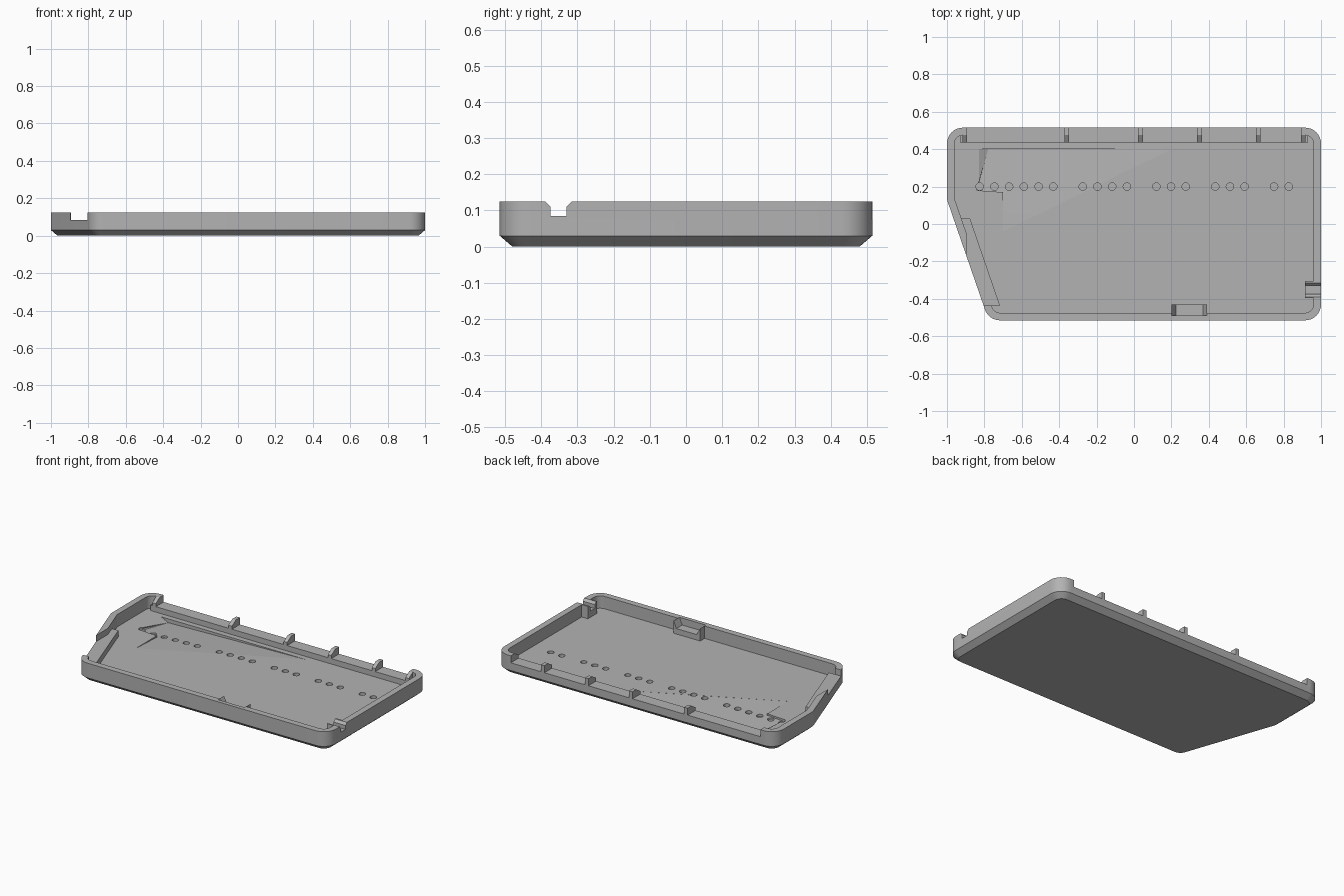
import bpy, bmesh, math
from mathutils import Vector

if "Cube" in bpy.data.objects:
    bpy.data.objects.remove(bpy.data.objects["Cube"])

HEIGHT, FLOOR, LEDGE = 0.125, 0.045, 0.085

grey = bpy.data.materials.new("matte grey")
grey.use_nodes = True
grey.diffuse_color = (0.45, 0.45, 0.45, 1)
grey.node_tree.nodes["Principled BSDF"].inputs["Base Color"].default_value = grey.diffuse_color


def outline(inset, radius, steps=8):
    """Rounded tray outline, moved inward by inset."""
    corners = [Vector(c) for c in ((-0.777, -0.515), (1, -0.515), (1, 0.515), (-1, 0.515), (-1, 0.13))]
    n, pts = len(corners), []
    for i, c in enumerate(corners):
        a = (c - corners[i - 1]).normalized()
        b = (corners[(i + 1) % n] - c).normalized()
        turn = a.angle(b)
        na, nb = Vector((-a.y, a.x)), Vector((-b.y, b.x))
        centre = c + (na + nb) * (inset + radius) / (1 + na.dot(nb))
        for s in range(steps + 1):
            t = s / steps * turn
            pts.append(centre + radius * (math.sin(t) * a - math.cos(t) * na))
    return pts


def loft(name, rings):
    """Solid through rings of 3D points, capped at both ends."""
    bm = bmesh.new()
    loops = [[bm.verts.new(p) for p in ring] for ring in rings]
    bm.faces.new(loops[0])
    bm.faces.new(loops[-1])
    n = len(loops[0])
    for lo, hi in zip(loops, loops[1:]):
        for i in range(n):
            j = (i + 1) % n
            bm.faces.new((lo[i], lo[j], hi[j], hi[i]))
    bmesh.ops.recalc_face_normals(bm, faces=bm.faces)
    mesh = bpy.data.meshes.new(name)
    bm.to_mesh(mesh)
    bm.free()
    mesh.materials.append(grey)
    ob = bpy.data.objects.new(name, mesh)
    bpy.context.collection.objects.link(ob)
    return ob


def ring(pts, z):
    return [(p[0], p[1], z) for p in pts]


def prism(name, pts, z0, z1):
    return loft(name, [ring(pts, z0), ring(pts, z1)])


def box(name, x0, x1, y0, y1, z0, z1):
    return prism(name, [(x0, y0), (x1, y0), (x1, y1), (x0, y1)], z0, z1)


def combine(target, tool, operation):
    mod = target.modifiers.new(operation.lower(), 'BOOLEAN')
    mod.operation, mod.solver, mod.object = operation, 'EXACT', tool
    bpy.context.view_layer.objects.active = target
    bpy.ops.object.modifier_apply(modifier=mod.name)
    bpy.data.objects.remove(tool)


def cut(tool):
    combine(tray, tool, 'DIFFERENCE')


def add(tool):
    combine(tray, tool, 'UNION')


# Tray body with a chamfered base, then its hollow
side = outline(0, 0.085)
tray = loft("tray", [ring(outline(0.035, 0.05), 0), ring(side, 0.03), ring(side, HEIGHT)])
cut(prism("hollow", outline(0.04, 0.045), FLOOR, 0.2))

# Ledges and pads inside the walls
add(box("back_ledge", -0.93, 0.93, 0.435, 0.49, 0.04, 0.08))
add(prism("slanted_ledge", [(-0.95, 0.03), (-0.877, 0.03), (-0.717, -0.435), (-0.795, -0.435)], 0.04, LEDGE))
add(box("port_pad", 0.915, 0.98, -0.395, -0.305, 0.04, HEIGHT))
add(box("latch_pad", 0.2, 0.39, -0.5, -0.43, 0.04, HEIGHT))

# Lowered back wall and lowered slanted wall
cut(box("back_opening", -0.905, 0.905, 0.43, 0.6, 0.08, 0.2))
cut(box("slanted_opening", -0.895, -0.705, -0.435, 0.03, LEDGE, 0.2))

# Port notch through the right-hand wall, flared at the top
notch = [(-0.375, LEDGE), (-0.33, LEDGE), (-0.33, 0.11), (-0.315, 0.126), (-0.315, 0.2),
         (-0.39, 0.2), (-0.39, 0.126), (-0.375, 0.11)]
cut(loft("port_notch", [[(x, y, z) for y, z in notch] for x in (0.9, 1.1)]))

# Latch pocket with sloping cheeks
cut(loft("latch_pocket", [
    [(0.225, y, 0.08), (0.37, y, 0.08), (0.392, y, 0.13), (0.198, y, 0.13)] for y in (-0.49, -0.42)]))

# Shallow tilted recess in the floor
corners = [(-0.84, 0.4, 0.025), (-0.84, 0.18, 0.014), (-0.7, 0.17, 0.01), (-0.7, -0.04, 0.0005), (0.2, 0.4, 0.0005)]
base = [(x + (0.06 if y == 0.4 and x < 0 else 0), y, FLOOR - d) for x, y, d in corners]
cut(loft("floor_recess", [base, ring(corners, FLOOR + 0.005)]))

# Row of blind holes
for i in range(22):
    if i in (6, 11, 15, 19):
        continue
    circle = [(-0.825 + 0.0787 * i + 0.02 * math.cos(a), 0.2 + 0.02 * math.sin(a))
              for a in (math.tau * k / 20 for k in range(20))]
    cut(prism("hole", circle, 0.02, 0.06))

# Clip posts with sloped inner faces along the back wall
for n, x in enumerate((-0.905, -0.36, 0.035, 0.35, 0.665, 0.905)):
    profile = [(0.435, 0.075), (0.515, 0.075), (0.515, HEIGHT), (0.475, HEIGHT), (0.435, 0.1)]
    loft(f"clip_post_{n + 1}", [[(x + s * 0.0125, y, z) for y, z in profile] for s in (-1, 1)])

# Smooth the rounded corners, keep other edges sharp
bpy.ops.object.select_all(action='DESELECT')
tray.select_set(True)
bpy.context.view_layer.objects.active = tray
bpy.ops.object.shade_smooth_by_angle(angle=math.radians(25))
